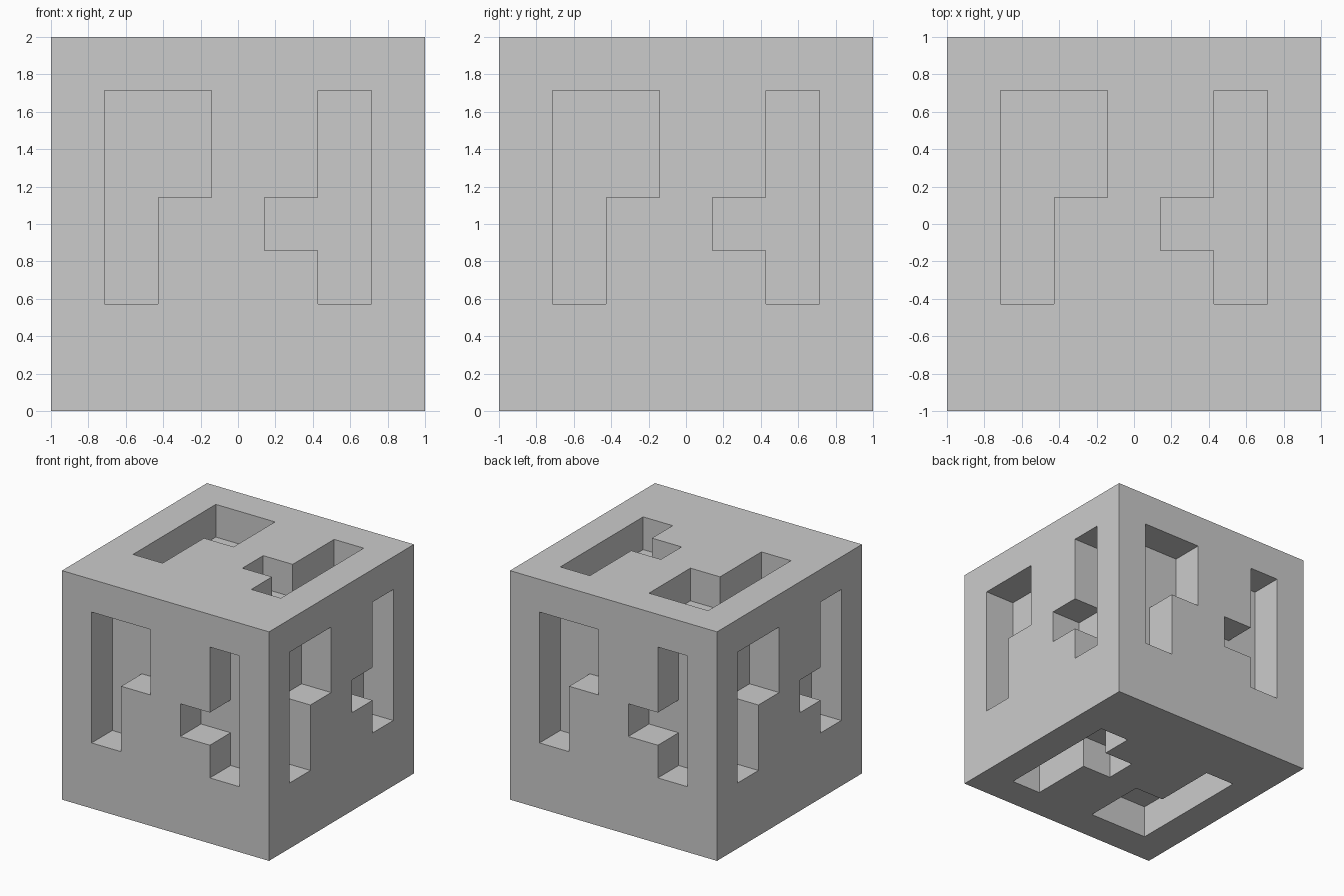
import bpy, bmesh
from math import pi
from mathutils import Matrix, Vector

if "Cube" in bpy.data.objects:
    bpy.data.objects.remove(bpy.data.objects["Cube"])

CELL = 2 / 7
# Recess pattern as seen from outside each face, top row first
PATTERN = [".......",
           ".##..#.",
           ".##..#.",
           ".#..##.",
           ".#...#.",
           ".......",
           "......."]


def add_panel(bm, rotation):
    """One 7x7 face of the cube with its pattern sunk one cell deep."""
    panel = bmesh.new()
    bmesh.ops.create_grid(panel, x_segments=7, y_segments=7, size=1,
                          matrix=Matrix.Translation((0, 0, 1)))

    def is_sunk(face):
        c = face.calc_center_median()
        return PATTERN[6 - int((c.y + 1) / CELL)][int((c.x + 1) / CELL)] == "#"

    sunk = [f for f in panel.faces if is_sunk(f)]
    out = bmesh.ops.extrude_face_region(panel, geom=sunk)
    verts = [g for g in out["geom"] if isinstance(g, bmesh.types.BMVert)]
    bmesh.ops.translate(panel, verts=verts, vec=Vector((0, 0, -CELL)))
    leftover = [f for f in sunk if f.is_valid]
    if leftover:
        bmesh.ops.delete(panel, geom=leftover, context="FACES_ONLY")
    panel.transform(Matrix.Translation((0, 0, 1)) @ rotation)
    mesh = bpy.data.meshes.new("panel")
    panel.to_mesh(mesh)
    panel.free()
    bm.from_mesh(mesh)
    bpy.data.meshes.remove(mesh)


# Top, bottom and the four sides
upright = Matrix.Rotation(pi / 2, 4, "X")
rotations = [Matrix.Identity(4), Matrix.Rotation(pi, 4, "X")]
rotations += [Matrix.Rotation(k * pi / 2, 4, "Z") @ upright for k in range(4)]

bm = bmesh.new()
for rotation in rotations:
    add_panel(bm, rotation)
bmesh.ops.remove_doubles(bm, verts=bm.verts, dist=0.001)

mesh = bpy.data.meshes.new("recessed_cube")
bm.to_mesh(mesh)
bm.free()
bpy.context.collection.objects.link(bpy.data.objects.new("recessed_cube", mesh))
